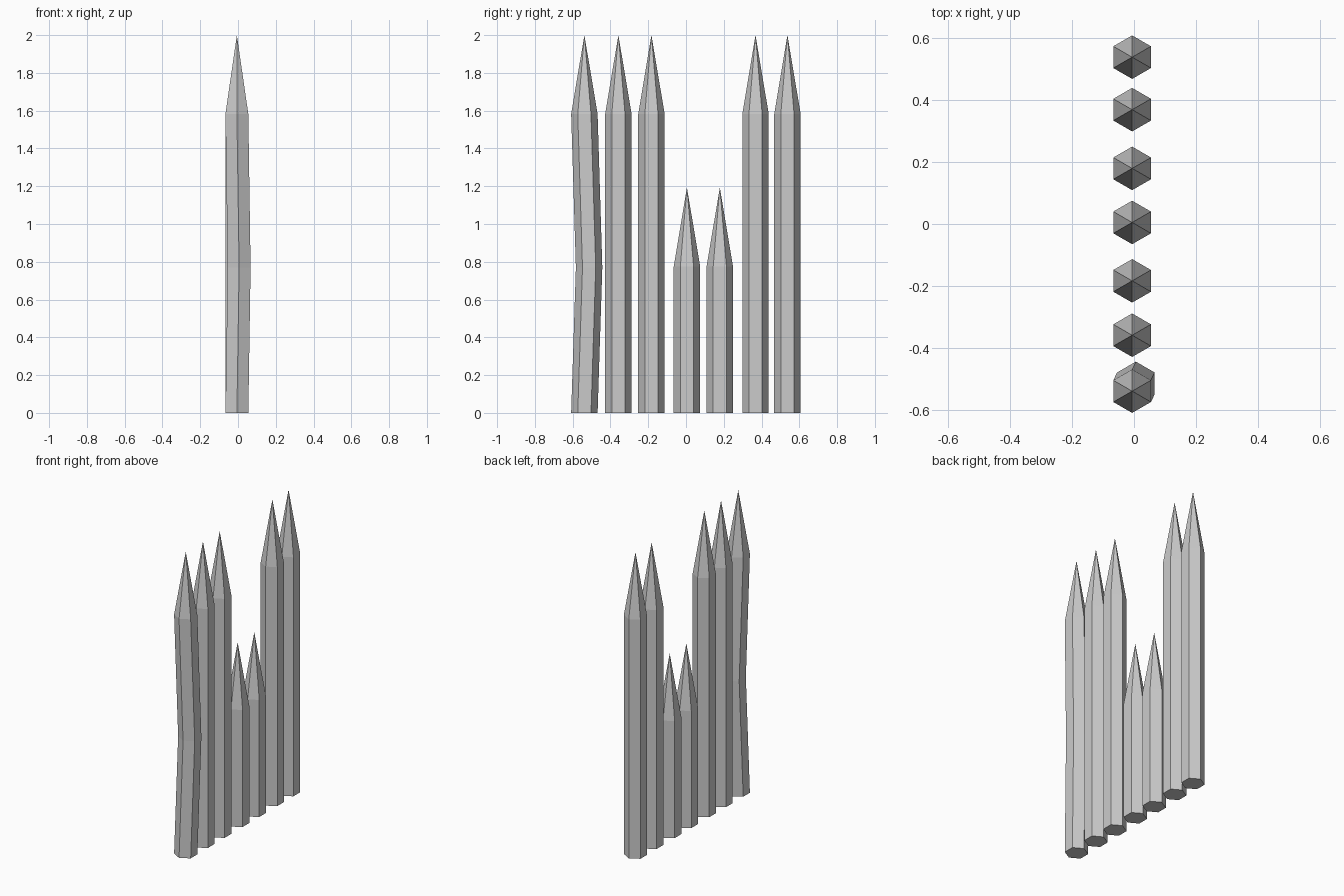
import bpy, bmesh, math

if "Cube" in bpy.data.objects:
    bpy.data.objects.remove(bpy.data.objects["Cube"])

RADIUS = 0.07
X = -0.006


def stake(name, y, rings, tip_z):
    """Six-sided stake: rings are (z, x offset, y offset), capped by a point."""
    bm = bmesh.new()
    loops = []
    for z, dx, dy in rings:
        loops.append([bm.verts.new((RADIUS * math.cos(math.radians(30 + 60 * i)) + dx,
                                    RADIUS * math.sin(math.radians(30 + 60 * i)) + dy, z))
                      for i in range(6)])
    tip = bm.verts.new((0, 0, tip_z))
    bm.faces.new(loops[0][::-1])
    for a, b in zip(loops, loops[1:]):
        for i in range(6):
            j = (i + 1) % 6
            bm.faces.new((a[i], a[j], b[j], b[i]))
    for i in range(6):
        bm.faces.new((loops[-1][i], loops[-1][(i + 1) % 6], tip))
    bmesh.ops.recalc_face_normals(bm, faces=bm.faces[:])
    mesh = bpy.data.meshes.new(name)
    bm.to_mesh(mesh)
    bm.free()
    obj = bpy.data.objects.new(name, mesh)
    obj.location = (X, y, 0)
    bpy.context.collection.objects.link(obj)


# Bowed stake at the front end
stake("bent_stake", -0.538, [(0, 0, 0), (0.77, 0.012, 0.025), (1.582, 0, 0)], 2.0)

# Tall straight stakes
for n, y in enumerate((-0.358, -0.183, 0.368, 0.537), 1):
    stake(f"tall_stake_{n}", y, [(0, 0, 0), (1.582, 0, 0)], 2.0)

# Short stakes in the gap
for n, y in enumerate((0.005, 0.179), 1):
    stake(f"short_stake_{n}", y, [(0, 0, 0), (0.775, 0, 0)], 1.193)
